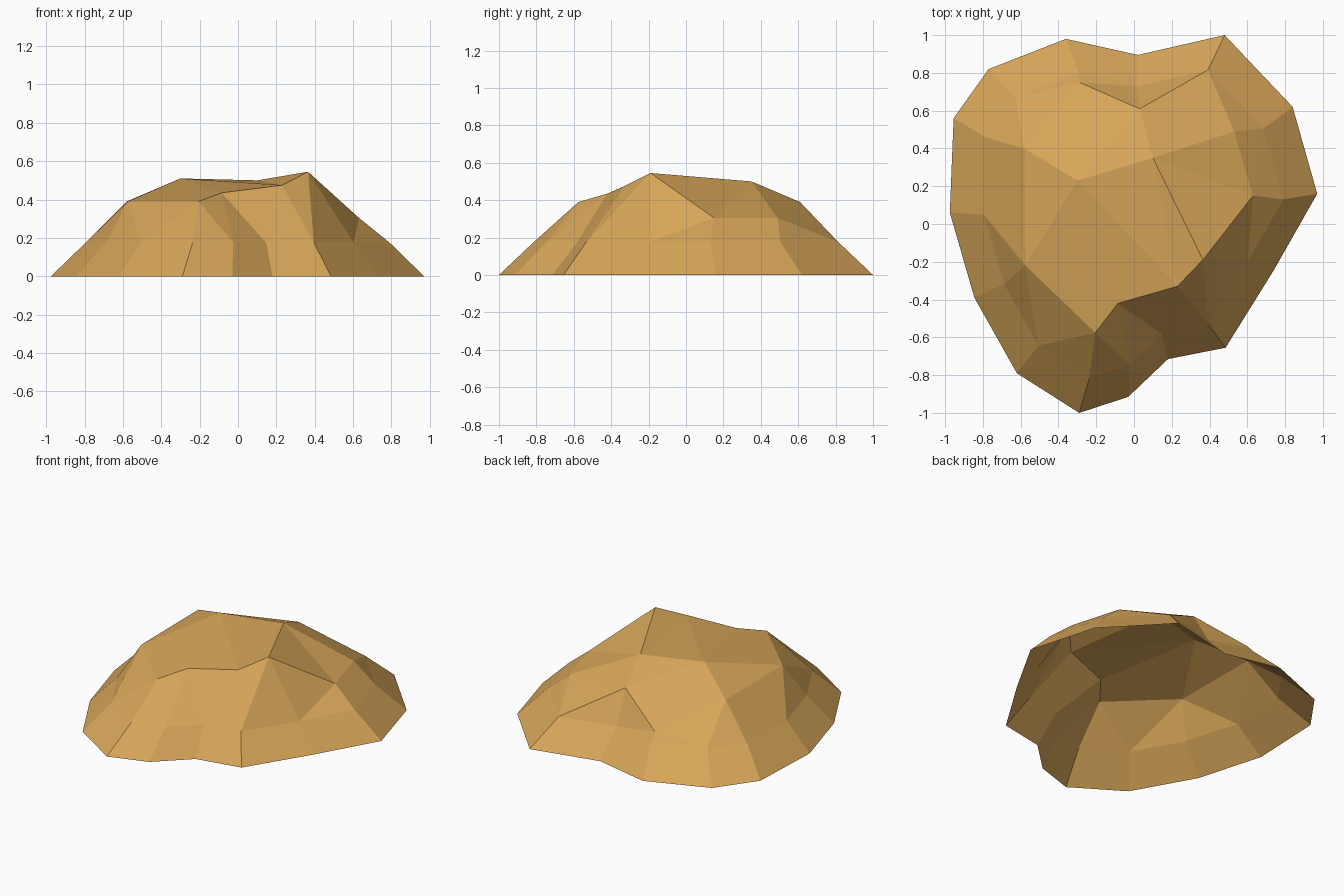
import bpy, bmesh
from mathutils import Vector
from mathutils.geometry import delaunay_2d_cdt

if "Cube" in bpy.data.objects:
    bpy.data.objects.remove(bpy.data.objects["Cube"])

# Ground outline of the rock, counter-clockwise from the front
outline = [(-.29, -1.0), (-.03, -.915), (.18, -.715), (.485, -.655), (.74, -.245),
           (.97, .16), (.84, .62), (.48, 1.0), (.02, .895), (-.36, .98),
           (-.77, .82), (-.955, .56), (-.975, .06), (-.845, -.39), (-.62, -.79)]
n = len(outline)

# Shoulder and summit points
crest = [(-.205, -.575, .39), (-.085, -.42, .435), (.23, -.33, .475), (.365, -.19, .545),
         (.63, .15, .305), (.53, .49, .305), (.03, .61, .39), (-.29, .75, .23),
         (-.58, .40, .39), (-.575, -.22, .39), (-.30, .23, .51), (.10, .35, .50)]

# Skirt: the outline and a smaller, raised copy of it
points = [Vector((x * s, y * s, z)) for s, z in ((1, 0), (.815, .175)) for x, y in outline]
points += [Vector(p) for p in crest]

# Edges kept as creases: both rings, the spokes between them and the main ridges
edges = []
for i in range(n):
    j = (i + 1) % n
    edges += [(i, j), (n + i, n + j), (i, n + i)]
c = 2 * n
ridges = [(0, 1), (1, 2), (2, 3), (3, 4), (4, 5), (3, 11), (11, 5), (11, 6),
          (10, 11), (10, 8), (8, 9)]
edges += [(c + a, c + b) for a, b in ridges]
edges += [(c + 6, n + 7), (c + 2, n + 3), (c + 1, n + 2), (c + 0, n + 1), (c + 3, n + 4)]

# Facet the plan view, then lift every point to its height
flat, _, faces, origin, _, _ = delaunay_2d_cdt([p.xy for p in points], edges, [], 1, 1e-5)
bm = bmesh.new()
verts = [bm.verts.new((p.x, p.y, points[o[0]].z if o else 0)) for p, o in zip(flat, origin)]
for f in faces:
    face = bm.faces.new([verts[i] for i in f])
    face.normal_update()
    if face.normal.z < 0:
        face.normal_flip()

mesh = bpy.data.meshes.new("rock")
bm.to_mesh(mesh)
bm.free()
rock = bpy.data.objects.new("rock", mesh)
bpy.context.collection.objects.link(rock)

# Sandy stone colour
sand = bpy.data.materials.new("sandstone")
sand.diffuse_color = (.68, .38, .10, 1)
sand.use_nodes = True
sand.node_tree.nodes["Principled BSDF"].inputs["Base Color"].default_value = sand.diffuse_color
mesh.materials.append(sand)
